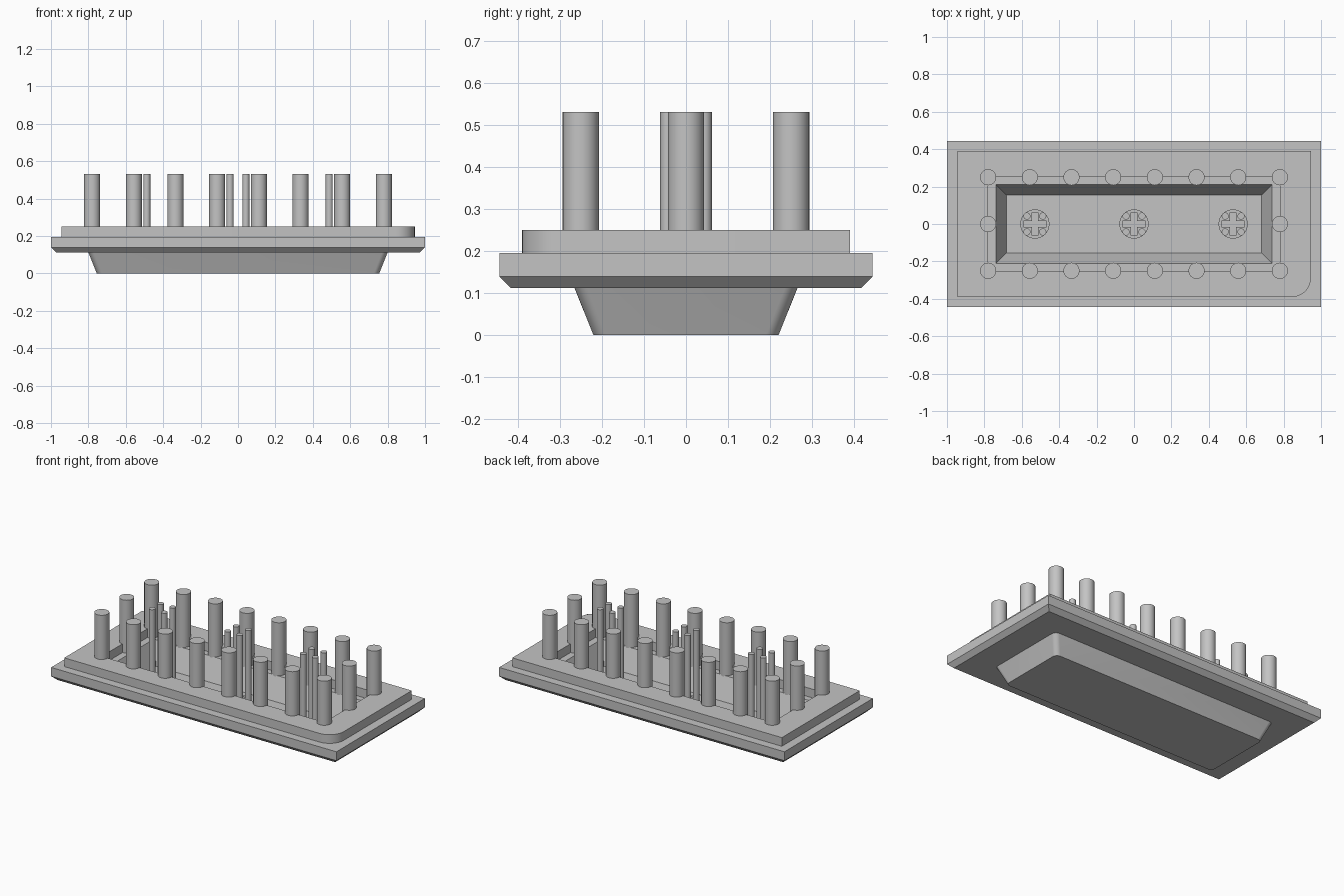
import bpy, bmesh, math
from mathutils import Matrix

cube = bpy.data.objects.get("Cube")
if cube:
    bpy.data.objects.remove(cube)

grey = bpy.data.materials.new("plain grey")
grey.use_nodes = True
colour = (0.55, 0.55, 0.55, 1)
grey.diffuse_color = colour
grey.node_tree.nodes["Principled BSDF"].inputs["Base Color"].default_value = colour

FLOOR, LEDGE, TOP = 0.058, 0.195, 0.53
STEPS = 8


def add_object(name, bm):
    bmesh.ops.recalc_face_normals(bm, faces=bm.faces)
    mesh = bpy.data.meshes.new(name)
    bm.to_mesh(mesh)
    bm.free()
    mesh.materials.append(grey)
    obj = bpy.data.objects.new(name, mesh)
    bpy.context.collection.objects.link(obj)
    return obj


def smooth(obj):
    bpy.ops.object.select_all(action="DESELECT")
    obj.select_set(True)
    bpy.context.view_layer.objects.active = obj
    bpy.ops.object.shade_smooth_by_angle(angle=math.radians(35))


def ring(hx, hy, z, radii):
    """Rectangle loop with its own radius at each corner (+x+y, -x+y, -x-y, +x-y)."""
    points = []
    for i, (sx, sy) in enumerate([(1, 1), (-1, 1), (-1, -1), (1, -1)]):
        r = radii[i]
        for k in range(STEPS + 1):
            a = math.pi / 2 * (i + k / STEPS)
            points.append((sx * (hx - r) + r * math.cos(a),
                           sy * (hy - r) + r * math.sin(a), z))
    return points


def cylinder(name, x, y, radius, low, high, sides=32):
    bm = bmesh.new()
    bmesh.ops.create_cone(bm, cap_ends=True, segments=sides, radius1=radius,
                          radius2=radius, depth=high - low,
                          matrix=Matrix.Translation((x, y, (low + high) / 2)))
    obj = add_object(name, bm)
    smooth(obj)
    return obj


# Tray body: lofted from the underside, around the flange and down into the well
sharp, soft, one_round = (0,) * 4, (0.03,) * 4, (0, 0, 0, 0.1)
sections = [
    (0.755, 0.22, 0, soft), (0.80, 0.265, 0.112, soft),
    (0.973, 0.416, 0.112, sharp), (1, 0.443, 0.139, sharp),
    (1, 0.443, LEDGE, sharp), (0.945, 0.39, LEDGE, one_round),
    (0.945, 0.39, 0.25, one_round), (0.78, 0.25, 0.25, sharp),
    (0.78, 0.25, LEDGE, sharp), (0.737, 0.21, LEDGE, sharp),
    (0.682, 0.155, FLOOR, sharp),
]
bm = bmesh.new()
loops = [[bm.verts.new(p) for p in ring(*s)] for s in sections]
for a, b in zip(loops, loops[1:]):
    for i in range(len(a)):
        j = (i + 1) % len(a)
        bm.faces.new((a[i], a[j], b[j], b[i]))
bm.faces.new(loops[0][::-1])
bm.faces.new(loops[-1])
bmesh.ops.remove_doubles(bm, verts=bm.verts, dist=0.00001)
smooth(add_object("tray_body", bm))

# Tall pegs around the rim of the well
spots = [(-0.78 + i * 1.56 / 7, y) for i in range(8) for y in (-0.25, 0.25)]
spots += [(-0.78, 0), (0.78, 0)]
for i, (x, y) in enumerate(spots):
    cylinder(f"rim_peg_{i + 1}", x, y, 0.043, 0.12, TOP)

# Three low bosses with a cross slot, each carrying four thin pins
for n, x in enumerate((-0.53, 0, 0.53)):
    boss = cylinder(f"boss_{n + 1}", x, 0, 0.078, FLOOR - 0.01, FLOOR + 0.025)
    for sx, sy in ((0.062, 0.016), (0.016, 0.062)):
        bm = bmesh.new()
        bmesh.ops.create_cube(bm, size=2, matrix=Matrix.Translation((x, 0, FLOOR + 0.03))
                              @ Matrix.Diagonal((sx, sy, 0.02, 1)))
        cutter = add_object("slot_cutter", bm)
        cut = boss.modifiers.new("slot", "BOOLEAN")
        cut.operation = "DIFFERENCE"
        cut.object = cutter
        bpy.context.view_layer.objects.active = boss
        bpy.ops.object.modifier_apply(modifier=cut.name)
        bpy.data.objects.remove(cutter)
    for k in range(4):
        a = math.pi / 4 + k * math.pi / 2
        cylinder(f"pin_{n + 1}_{k + 1}", x + 0.06 * math.cos(a), 0.06 * math.sin(a),
                 0.019, FLOOR, TOP, 16)
